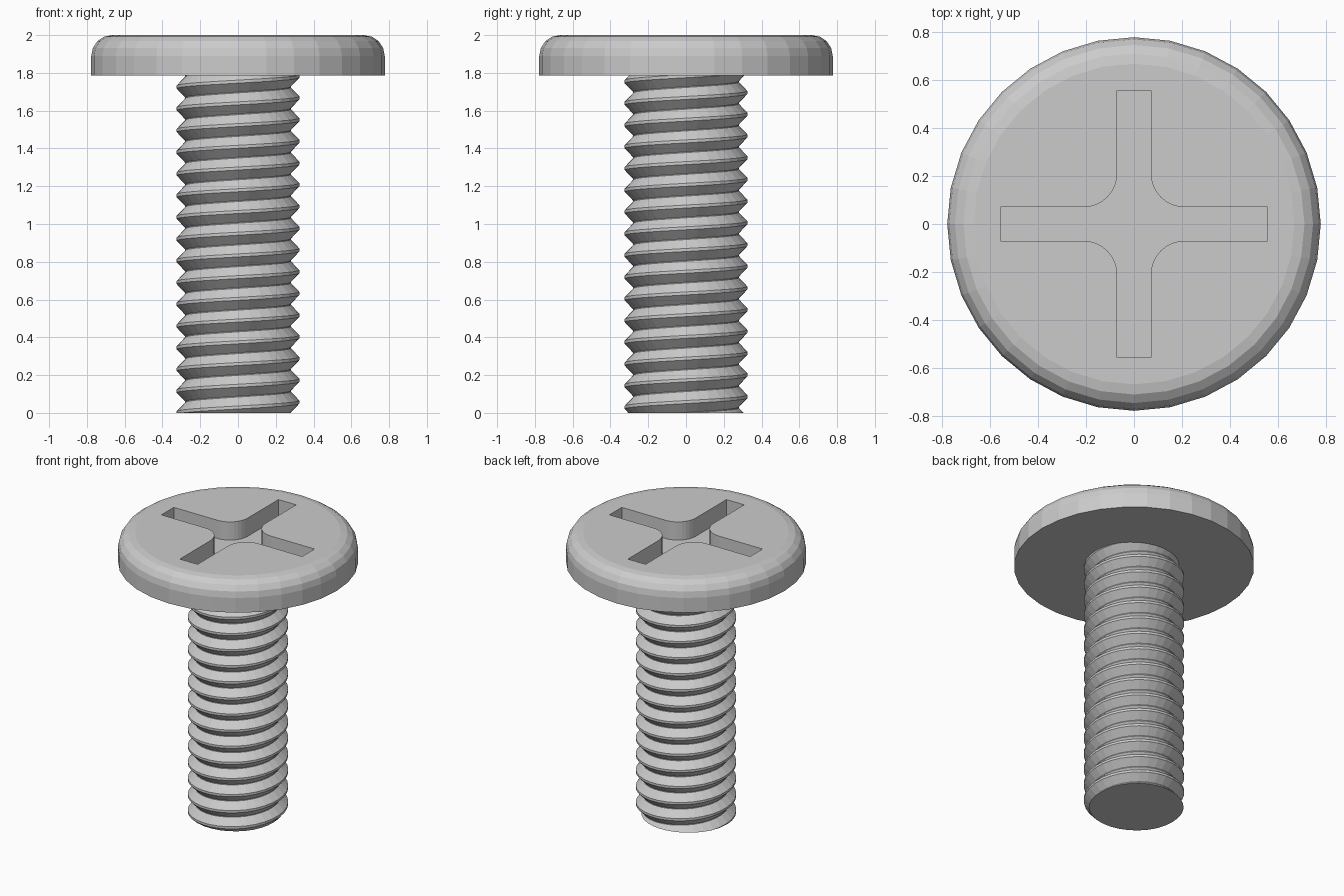
import bpy, bmesh
from math import sin, cos, pi, tau
from mathutils import Vector

SIDES = 32
HEAD_R, HEAD_BOTTOM, TOP = 0.777, 1.785, 2.0
PITCH = 0.115
CREST_R, ROOT_R = 0.325, 0.28

if "Cube" in bpy.data.objects:
    bpy.data.objects.remove(bpy.data.objects["Cube"])

steel = bpy.data.materials.new("grey_steel")
steel.use_nodes = True
steel.diffuse_color = (0.6, 0.6, 0.6, 1)
steel.node_tree.nodes["Principled BSDF"].inputs["Base Color"].default_value = (0.6, 0.6, 0.6, 1)


def finish(bm, name):
    bmesh.ops.recalc_face_normals(bm, faces=bm.faces)
    mesh = bpy.data.meshes.new(name)
    bm.to_mesh(mesh)
    bm.free()
    mesh.materials.append(steel)
    obj = bpy.data.objects.new(name, mesh)
    bpy.context.collection.objects.link(obj)
    return obj


def polyline(bm, points):
    verts = [bm.verts.new(p) for p in points]
    return verts + [bm.edges.new(pair) for pair in zip(verts, verts[1:])]


# Threaded shank: one thread profile swept along a helix, then trimmed flat
bm = bmesh.new()
outline = [(ROOT_R, -0.48), (CREST_R, -0.07), (CREST_R, 0.07), (ROOT_R, 0.48), (ROOT_R, 0.52)]
geom = polyline(bm, [(-r, 0, (k - 1) * PITCH) for r, k in outline])
turns = 18
bmesh.ops.spin(bm, geom=geom, cent=(0, 0, 0), axis=(0, 0, 1), angle=tau * turns,
               dvec=(0, 0, PITCH / SIDES), steps=SIDES * turns)
bmesh.ops.remove_doubles(bm, verts=bm.verts, dist=0.0005)
for height, up in ((0, -1), (HEAD_BOTTOM + 0.02, 1)):
    cut = bmesh.ops.bisect_plane(bm, geom=bm.verts[:] + bm.edges[:] + bm.faces[:], dist=1e-5,
                                 plane_co=(0, 0, height), plane_no=(0, 0, up), clear_outer=True)
    rim = [e for e in cut["geom_cut"] if isinstance(e, bmesh.types.BMEdge)]
    bmesh.ops.contextual_create(bm, geom=rim)
finish(bm, "threaded_shank")

# Head: disc with a rounded upper rim
bm = bmesh.new()
round_r = 0.11
profile = [(0, HEAD_BOTTOM), (HEAD_R, HEAD_BOTTOM)]
profile += [(HEAD_R - round_r + round_r * cos(a), TOP - round_r + round_r * sin(a))
            for a in (i * pi / 8 for i in range(5))]
bmesh.ops.spin(bm, geom=polyline(bm, [(r, 0, z) for r, z in profile]), cent=(0, 0, 0),
               axis=(0, 0, 1), angle=tau, steps=SIDES)
bmesh.ops.remove_doubles(bm, verts=bm.verts, dist=0.0005)
bmesh.ops.contextual_create(bm, geom=[e for e in bm.edges if e.is_boundary])
head = finish(bm, "screw_head")

# Cross recess: four arms joined by rounded inner corners
bm = bmesh.new()
half, reach, fillet, depth = 0.07, 0.556, 0.14, 0.13
corner = half + fillet
quarter = [Vector((reach, -half)), Vector((reach, half))]
quarter += [Vector((corner - fillet * sin(a), corner - fillet * cos(a)))
            for a in (i * pi / 16 for i in range(9))]
points = []
for q in range(4):
    c, s = cos(q * pi / 2), sin(q * pi / 2)
    points += [(c * p.x - s * p.y, s * p.x + c * p.y, TOP - depth) for p in quarter]
floor = bm.faces.new([bm.verts.new(p) for p in points])
wall = bmesh.ops.extrude_face_region(bm, geom=[floor])
bmesh.ops.translate(bm, vec=(0, 0, depth + 0.1),
                    verts=[v for v in wall["geom"] if isinstance(v, bmesh.types.BMVert)])
cutter = finish(bm, "cross_cutter")
cutter.hide_render = True

recess = head.modifiers.new("cross_recess", "BOOLEAN")
recess.operation, recess.solver, recess.object = "DIFFERENCE", "EXACT", cutter
bpy.context.view_layer.objects.active = head
bpy.ops.object.modifier_apply(modifier=recess.name)
bpy.data.objects.remove(cutter)
